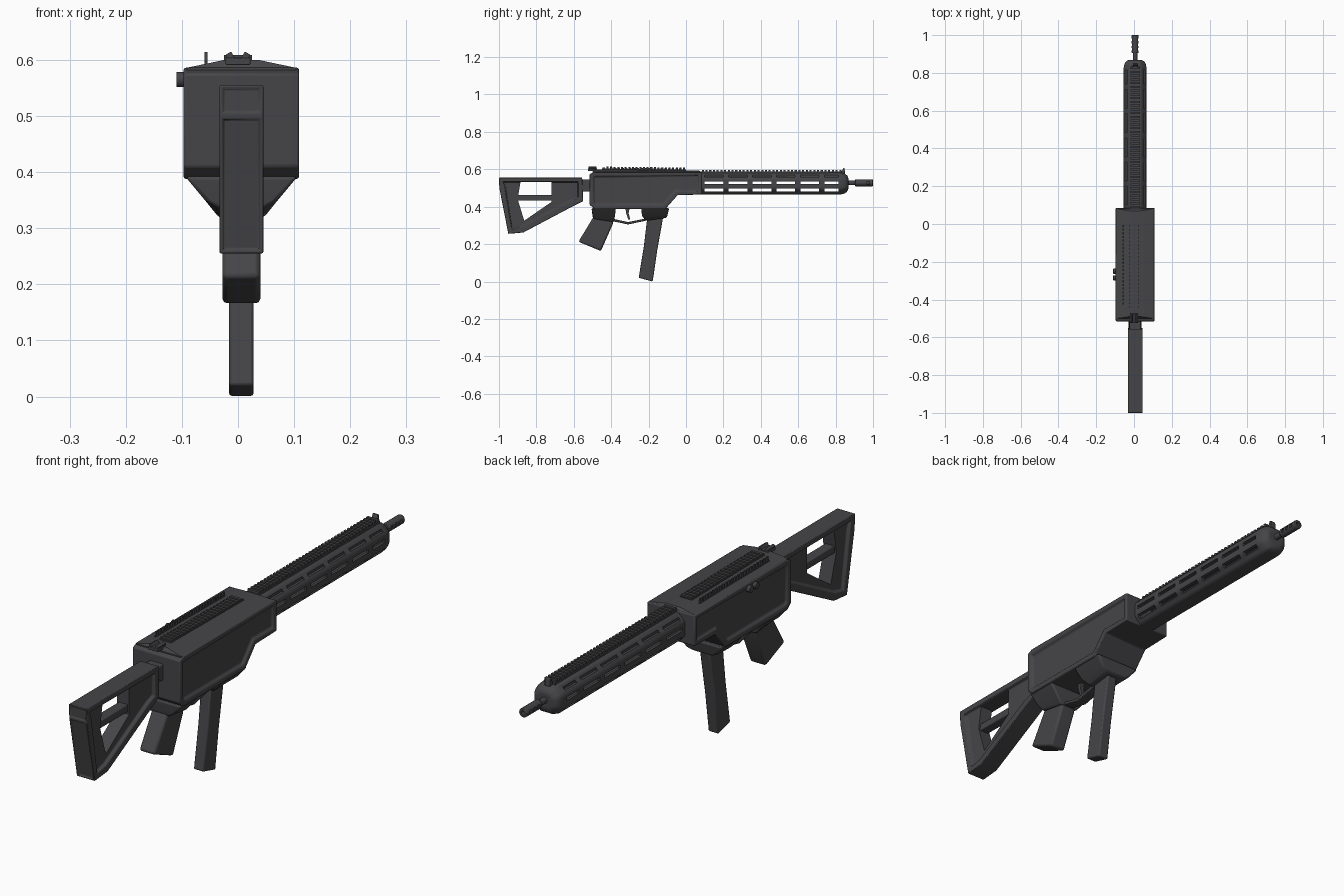
import bpy, bmesh
from math import pi
from mathutils import Matrix, Vector

if "Cube" in bpy.data.objects:
    bpy.data.objects.remove(bpy.data.objects["Cube"])

CX = 0.006  # centre plane of the body; the bolt knobs stick out on -x
dark = bpy.data.materials.new("dark_grey")
dark.diffuse_color = (0.06, 0.06, 0.065, 1)
dark.use_nodes = True
dark.node_tree.nodes["Principled BSDF"].inputs["Base Color"].default_value = dark.diffuse_color


def finish(name, bm, bevel=0.0, segs=2, smooth=True):
    bmesh.ops.recalc_face_normals(bm, faces=bm.faces)
    me = bpy.data.meshes.new(name)
    bm.to_mesh(me)
    bm.free()
    ob = bpy.data.objects.new(name, me)
    bpy.context.collection.objects.link(ob)
    me.materials.append(dark)
    if bevel:
        m = ob.modifiers.new("bevel", 'BEVEL')
        m.width, m.segments, m.limit_method, m.angle_limit = bevel, segs, 'ANGLE', 0.5
    if smooth:
        bpy.ops.object.select_all(action='DESELECT')
        ob.select_set(True)
        bpy.context.view_layer.objects.active = ob
        bpy.ops.object.shade_smooth_by_angle(angle=0.6)
    return ob


def loft_bm(rings):
    bm = bmesh.new()
    vs = [[bm.verts.new(p) for p in r] for r in rings]
    n = len(vs[0])
    for a, b in zip(vs, vs[1:]):
        for i in range(n):
            bm.faces.new((a[i], a[(i + 1) % n], b[(i + 1) % n], b[i]))
    bm.faces.new(vs[0])
    bm.faces.new(vs[-1])
    bmesh.ops.recalc_face_normals(bm, faces=bm.faces)
    return bm


def prism_bm(pts, hx, rim=0, depth=0, cx=CX):
    """Side profile (y, z) extruded across x, with optional recessed side panels."""
    bm = loft_bm([[(cx + s * hx, y, z) for y, z in pts] for s in (-1, 1)])
    if rim:
        for f in [f for f in bm.faces if abs(f.normal.x) > 0.9]:
            bmesh.ops.inset_region(bm, faces=[f], thickness=rim)
            bmesh.ops.inset_region(bm, faces=[f], thickness=0.008, depth=-depth)
    return bm


def slab(hx, y0, y1, z0, z1=None):
    """Ring of a block: half width, y range, z at back and front."""
    z1 = z0 if z1 is None else z1
    return [(CX - hx, y0, z0), (CX + hx, y0, z0), (CX + hx, y1, z1), (CX - hx, y1, z1)]


def box(bm, x, y, z, sx, sy, sz):
    m = Matrix.Translation((x, y, z)) @ Matrix.Diagonal((sx, sy, sz, 1))
    bmesh.ops.create_cube(bm, size=1, matrix=m)


def cyl(bm, c, axis, r, length, n=16):
    rot = Vector((0, 0, 1)).rotation_difference(Vector(axis)).to_matrix().to_4x4()
    bmesh.ops.create_cone(bm, cap_ends=True, segments=n, radius1=r, radius2=r,
                          depth=length, matrix=Matrix.Translation(c) @ rot)


def cut(ob, bm):
    c = finish(ob.name + "_cutter", bm, smooth=False)
    c.hide_render = True
    c.hide_set(True)
    m = ob.modifiers.new("cut", 'BOOLEAN')
    m.operation, m.object, m.solver = 'DIFFERENCE', c, 'EXACT'
    dg = bpy.context.evaluated_depsgraph_get()
    me = bpy.data.meshes.new_from_object(ob.evaluated_get(dg))
    ob.modifiers.clear()
    ob.data = me
    bpy.data.objects.remove(c)


# Stock: recessed frame with an opening split by a strut
bm = prism_bm([(-1, .555), (-.555, .555), (-.55, .43), (-.60, .405), (-.87, .262),
               (-.95, .255), (-.998, .50)], .039, .028, .012)
butt = [f for f in bm.faces if f.normal.y < -0.9]
for f in butt:
    bmesh.ops.inset_region(bm, faces=[f], thickness=.008)
    bmesh.ops.inset_region(bm, faces=[f], thickness=.003, depth=-.004)
stock = finish("stock", bm, .005)
cut(stock, prism_bm([(-.885, .532), (-.72, .532), (-.72, .425), (-.865, .325), (-.90, .44)], .1))
finish("stock_strut", prism_bm([(-.91, .432), (-.70, .432), (-.70, .462), (-.91, .462)], .02), .004)
finish("stock_neck", prism_bm([(-.58, .48), (-.48, .48), (-.48, .545), (-.58, .545)], .03), .006)

# Receiver: full-width body with recessed side panels and a low roof
finish("receiver", prism_bm([(-.515, .575), (-.49, .586), (.085, .586), (.085, .465), (-.045, .462),
                             (-.11, .388), (-.49, .388), (-.515, .41)], .103, .022, .010), .007)
finish("receiver_roof", loft_bm([slab(.097, -.50, .08, .58), slab(.097, -.50, .08, .586),
                                 slab(.03, -.49, .07, .600, .594)]))

# Magazine well and grip mount flare down from the body
finish("magazine_well", loft_bm([slab(.100, -.24, -.09, .392), slab(.065, -.235, -.10, .35),
                                 slab(.04, -.215, -.105, .325, .34)]), .006)
finish("grip_mount", loft_bm([slab(.100, -.505, -.375, .392), slab(.065, -.50, -.38, .35),
                              slab(.04, -.495, -.385, .335, .318)]), .006)
finish("pistol_grip", prism_bm([(-.495, .345), (-.385, .345), (-.39, .31), (-.455, .163),
                                (-.575, .213)], .034), .009)
finish("magazine", prism_bm([(-.205, .36), (-.12, .36), (-.13, .30), (-.155, .16), (-.178, .0),
                             (-.253, .02), (-.225, .19)], .022), .005)

# Trigger and guard
finish("trigger_guard", prism_bm([(-.39, .335), (-.31, .318), (-.21, .338), (-.21, .326),
                                  (-.31, .305), (-.39, .322)], .022), .003)
finish("trigger", prism_bm([(-.325, .40), (-.30, .40), (-.307, .365), (-.298, .332),
                            (-.308, .33), (-.32, .365)], .008))


# Handguard: hollow octagonal tube with a tapered nose and three slot rows
def octagon(y, hx, z0, z1, c):
    q = [(hx, z0 + c), (hx, z1 - c), (hx - c, z1), (c - hx, z1),
         (-hx, z1 - c), (-hx, z0 + c), (c - hx, z0), (hx - c, z0)]
    return [(CX + x, y, z) for x, z in q]


guard = finish("handguard", loft_bm([octagon(.05, .061, .465, .582, .03), octagon(.825, .061, .465, .582, .03),
                                     octagon(.853, .055, .472, .575, .028),
                                     octagon(.868, .040, .49, .56, .02)]), .009, 3)
cut(guard, loft_bm([octagon(.06, .050, .474, .552, .026), octagon(.845, .050, .474, .552, .026)]))
slots = bmesh.new()
for i in range(6):
    length = .1 if i < 5 else .075
    y = .1 + .128 * i + length / 2
    for z in (.489, .528):
        box(slots, CX, y, z, .2, length, .014)
    for s in (-1, 1):
        box(slots, CX + s * .068, y, .566, .05, length, .012)
cut(guard, slots)
bpy.ops.object.select_all(action='DESELECT')
guard.select_set(True)
bpy.context.view_layer.objects.active = guard
bpy.ops.object.shade_smooth_by_angle(angle=0.6)


# Toothed top rails
def rail(name, y0, y1, x, w, z0, z1, h):
    bm = bmesh.new()
    bm2 = prism_bm([(y0, z0 - .012), (y1, z1 - .012), (y1, z1), (y0, z0)], w / 2, cx=x)
    n = round((y1 - y0) / .02)
    for i in range(n):
        t = (i + .5) / n
        box(bm2, x, y0 + (y1 - y0) * t, z0 + (z1 - z0) * t + h / 2 - .001, w, .011, h)
    bm.free()
    return finish(name, bm2, smooth=False)


rail("handguard_rail", .08, .835, CX, .05, .588, .588, .009)
rail("receiver_rail", -.45, .0, CX - .006, .05, .604, .598, .006)
rail("side_strip", -.43, .0, -.057, .006, .597, .592, .018)

# Rear sight with two angled ears
sight = bmesh.new()
box(sight, 0, -.50, .597, .044, .05, .012)
for s in (-1, 1):
    m = Matrix.Translation((s * .013, -.50, .604)) @ Matrix.Rotation(s * .5, 4, 'Y') \
        @ Matrix.Diagonal((.012, .045, .018, 1))
    bmesh.ops.create_cube(sight, size=1, matrix=m)
finish("rear_sight", sight, .002)

# Front sight
finish("front_sight", prism_bm([(.815, .58), (.85, .575), (.848, .605), (.842, .608), (.835, .592)], .012), .002)

# Muzzle: thin barrel and ported brake
muz = bmesh.new()
cyl(muz, (CX, .90, .527), (0, 1, 0), .012, .12)
finish("barrel", muz)
muz = bmesh.new()
cyl(muz, (CX, .952, .527), (0, 1, 0), .018, .096)
brake = finish("muzzle_brake", muz, .003)
ports = bmesh.new()
for i in range(3):
    box(ports, CX, .925 + .025 * i, .527, .1, .013, .016)
cyl(ports, (CX, .98, .527), (0, 1, 0), .008, .12)
cut(brake, ports)

# Bolt knobs on the left side
knobs = bmesh.new()
for y in (-.25, -.285):
    cyl(knobs, (-.10, y, .565), (1, 0, 0), .0135, .02)
finish("bolt_knobs", knobs, .002)
